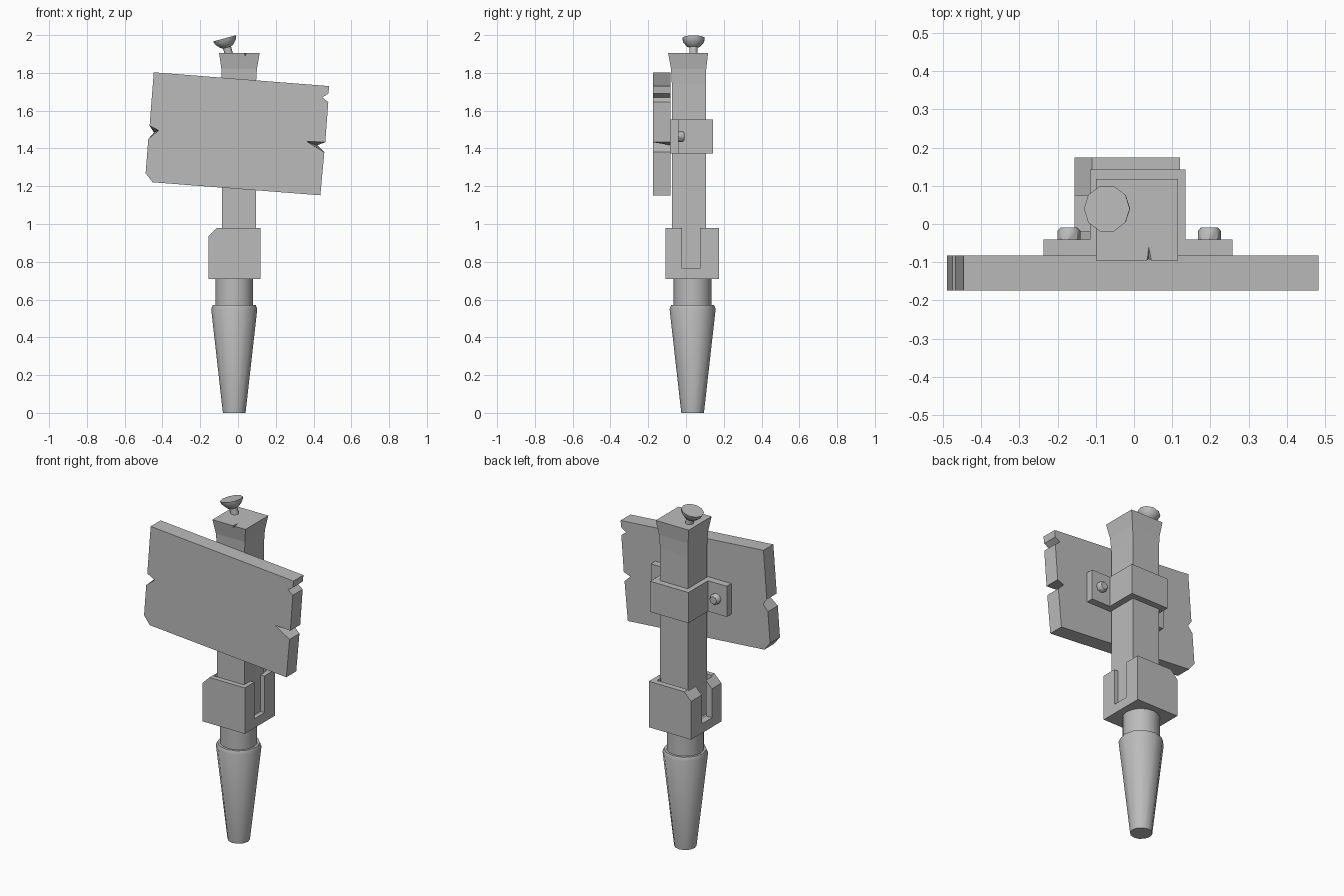
import bpy, bmesh, math
from mathutils import Vector, Matrix

if "Cube" in bpy.data.objects:
    bpy.data.objects.remove(bpy.data.objects["Cube"])

GREY = (0.5, 0.5, 0.5, 1)
mat = bpy.data.materials.new("plain grey")
mat.use_nodes = True
mat.diffuse_color = GREY
bsdf = mat.node_tree.nodes["Principled BSDF"]
bsdf.inputs["Base Color"].default_value = GREY
bsdf.inputs["Roughness"].default_value = 0.8


def loft(name, rings, smooth=False, matrix=Matrix()):
    """Skin a list of equal-length closed rings and cap both ends."""
    bm = bmesh.new()
    loops = [[bm.verts.new(matrix @ Vector(p)) for p in ring] for ring in rings]
    for a, b in zip(loops, loops[1:]):
        for i in range(len(a)):
            j = (i + 1) % len(a)
            bm.faces.new((a[i], a[j], b[j], b[i]))
    bm.faces.new(loops[0])
    bm.faces.new(loops[-1])
    bmesh.ops.recalc_face_normals(bm, faces=bm.faces)
    mesh = bpy.data.meshes.new(name)
    bm.to_mesh(mesh)
    bm.free()
    mesh.materials.append(mat)
    obj = bpy.data.objects.new(name, mesh)
    bpy.context.collection.objects.link(obj)
    if smooth:
        activate(obj)
        bpy.ops.object.shade_smooth_by_angle(angle=math.radians(40))
    return obj


def activate(obj):
    bpy.ops.object.select_all(action='DESELECT')
    obj.select_set(True)
    bpy.context.view_layer.objects.active = obj


def lathe(name, profile, matrix, sides=12):
    """Turn (radius, height) points around the local z axis."""
    turn = [2 * math.pi * i / sides for i in range(sides)]
    rings = [[(r * math.cos(t), r * math.sin(t), z) for t in turn] for r, z in profile]
    return loft(name, rings, True, matrix)


def rect(x0, x1, y0, y1, z):
    return [(x0, y0, z), (x1, y0, z), (x1, y1, z), (x0, y1, z)]


def cut(obj, cutter):
    cutter.hide_render = True
    activate(obj)
    mod = obj.modifiers.new("cut", 'BOOLEAN')
    mod.operation = 'DIFFERENCE'
    mod.solver = 'EXACT'
    mod.object = cutter
    bpy.ops.object.modifier_apply(modifier=mod.name)
    bpy.data.objects.remove(cutter)


axis = Matrix.Translation((-0.02, 0.035, 0))

# Tapered ground spike with a bevelled rim, and the collar above it
lathe("ground_spike", [(0.06, 0), (0.122, 0.55), (0.114, 0.57)], axis)
lathe("collar", [(0.1, 0.55), (0.1, 0.72)], axis, 16)

# Socket with one chamfered side, hollow inside and slotted on both sides
side = [(-0.155, 0.71), (0.12, 0.71), (0.12, 0.98), (-0.11, 0.98), (-0.155, 0.935)]
socket = loft("socket", [[(x, y, z) for x, z in side] for y in (-0.108, 0.174)])
cut(socket, loft("pocket", [rect(-0.115, 0.09, -0.079, 0.14, z) for z in (0.75, 1.1)]))
cut(socket, loft("slot", [rect(-0.3, 0.3, -0.02, 0.075, z) for z in (0.765, 1.1)]))

# Square post flaring at the top, with a small split in the front edge
post = loft("post", [
    rect(-0.085, 0.095, -0.075, 0.105, 0.74),
    rect(-0.085, 0.095, -0.075, 0.105, 1.74),
    rect(-0.088, 0.100, -0.079, 0.107, 1.82),
    rect(-0.100, 0.115, -0.095, 0.117, 1.905),
])
split = [(0.022, 1.92), (0.055, 1.92), (0.038, 1.875)]
cut(post, loft("split", [[(x, -0.12, z) for x, z in split],
                         [(0.038 + (x - 0.038) * 0.1, -0.06, 1.92 + (z - 1.92) * 0.4)
                          for x, z in split]]))

# Sign board: the splits are deeper on the front than on the back


def board_outline(y, left_tip, right_tip):
    points = [(-0.446, 1.803), (0.483, 1.73), (0.478, 1.69), (0.446, 1.67),
              (0.478, 1.645), (0.462, 1.433), right_tip, (0.457, 1.38),
              (0.436, 1.152), (-0.452, 1.221), (-0.489, 1.269),
              (-0.475, 1.45), left_tip, (-0.468, 1.52)]
    return [(x, y, z) for x, z in points]


loft("sign_board", [board_outline(-0.174, (-0.42, 1.495), (0.362, 1.438)),
                    board_outline(-0.082, (-0.445, 1.485), (0.42, 1.417))])

# Bent strap around the post with a flange on each side
strap = [(-0.237, -0.082), (-0.08, -0.082), (-0.08, 0.1), (0.09, 0.1),
         (0.09, -0.082), (0.257, -0.082), (0.257, -0.04), (0.134, -0.04),
         (0.134, 0.142), (-0.115, 0.142), (-0.115, -0.04), (-0.237, -0.04)]
loft("strap", [[(x, y, z) for x, y in strap] for z in (1.372, 1.552)])

# Bolts through the flanges
for label, x in (("right", -0.17), ("left", 0.197)):
    place = Matrix.Translation((x, -0.045, 1.463)) @ Matrix.Rotation(-math.pi / 2, 4, 'X')
    lathe(label + "_bolt", [(0.03, 0), (0.03, 0.027), (0.022, 0.036)], place, 8)

# Leaning nail in the top of the post
lean = Matrix.Translation((-0.071, 0.04, 1.983)) @ Matrix.Rotation(-math.radians(15), 4, 'Y')
lathe("nail", [(0.022, -0.12), (0.022, -0.05), (0.036, -0.043),
               (0.058, -0.018), (0.062, 0)], lean, 10)
